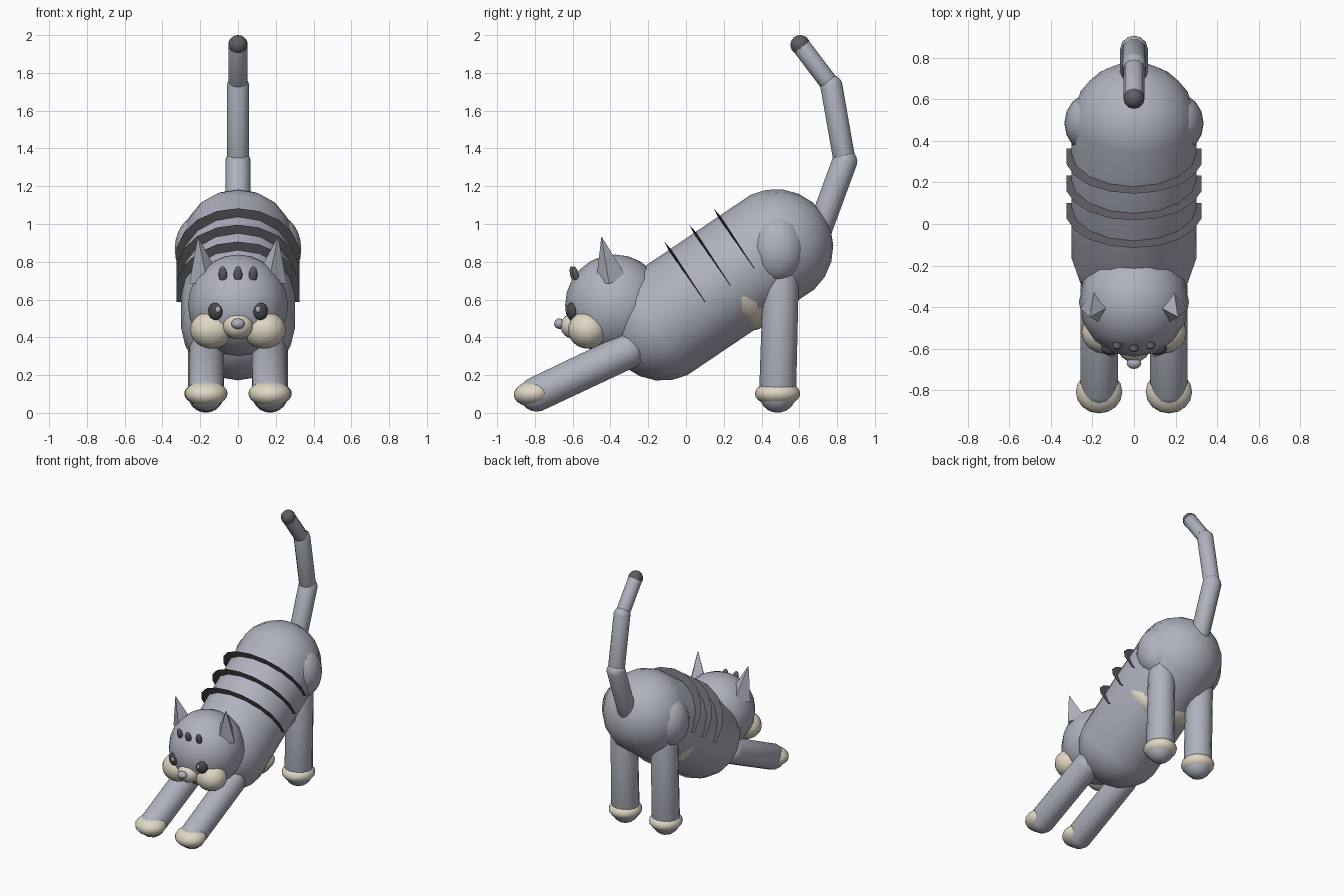
import bpy, bmesh, math
from mathutils import Vector, Matrix

if "Cube" in bpy.data.objects:
    bpy.data.objects.remove(bpy.data.objects["Cube"])


def material(name, r, g, b):
    m = bpy.data.materials.new(name)
    m.use_nodes = True
    m.diffuse_color = (r, g, b, 1)
    m.node_tree.nodes["Principled BSDF"].inputs["Base Color"].default_value = (r, g, b, 1)
    return m


FUR = material("grey fur", 0.43, 0.45, 0.52)
DARK = material("dark grey", 0.11, 0.11, 0.125)
CREAM = material("cream", 0.74, 0.68, 0.56)
EYE = material("eye charcoal", 0.07, 0.07, 0.08)


def finish(name, bm, mat, matrix=Matrix(), smooth=True):
    bm.transform(matrix)
    bmesh.ops.recalc_face_normals(bm, faces=bm.faces)
    mesh = bpy.data.meshes.new(name)
    bm.to_mesh(mesh)
    bm.free()
    mesh.materials.append(mat)
    for p in mesh.polygons:
        p.use_smooth = smooth
    obj = bpy.data.objects.new(name, mesh)
    bpy.context.collection.objects.link(obj)
    return obj


def ellipsoid(name, loc, radii, mat, tilt=0, turn=0, seg=16):
    bm = bmesh.new()
    bmesh.ops.create_uvsphere(bm, u_segments=seg, v_segments=seg * 3 // 4, radius=1)
    mtx = (Matrix.Translation(loc) @ Matrix.Rotation(turn, 4, 'Z')
           @ Matrix.Rotation(tilt, 4, 'X') @ Matrix.Diagonal((*radii, 1)))
    return finish(name, bm, mat, mtx)


def aim(a, b):
    return Matrix.Translation(a) @ (b - a).to_track_quat('Z', 'Y').to_matrix().to_4x4()


def capsule(name, a, b, r0, r1, mat, seg=16):
    """Round-ended limb from a to b, tapering from r0 to r1."""
    a, b = Vector(a), Vector(b)
    bm = bmesh.new()
    bmesh.ops.create_uvsphere(bm, u_segments=seg, v_segments=11, radius=1)
    for v in bm.verts:
        top = v.co.z > 0
        v.co *= r1 if top else r0
        if top:
            v.co.z += (b - a).length
    return finish(name, bm, mat, aim(a, b))


# Body: sloping from the low chest up to the raised rump
chest, rump = Vector((0, -0.125, 0.475)), Vector((0, 0.475, 0.88))
capsule("body", chest, rump, 0.305, 0.305, FUR)
axis = (rump - chest).normalized()
up = Vector((0, -axis.z, axis.y))
slope = math.atan2(axis.z, axis.y)
ellipsoid("belly_patch", chest + axis * 0.43 - up * 0.06, (0.285, 0.16, 0.256), CREAM, slope)

# Back stripes: thin half rings with a wedge-shaped edge
HALF = [(0.325, -0.035), (0.325, 0.1), (0.285, 0.2), (0.215, 0.28), (0.11, 0.335), (0, 0.352)]
ARC = HALF + [(-x, h) for x, h in reversed(HALF[:-1])]


def stripe(name, along):
    centre = chest + axis * along
    bm = bmesh.new()
    rows = []
    for i, (x, h) in enumerate(ARC):
        thick = 0.003 + 0.007 * math.sin(math.pi * i / (len(ARC) - 1))
        edge = Vector((x, 0, 0)) + up * h
        inner = edge * 0.78
        rows.append([bm.verts.new(centre + p) for p in
                     (edge, inner + axis * thick, inner - axis * thick)])
    for r, s in zip(rows, rows[1:]):
        for k in range(3):
            j = (k + 1) % 3
            bm.faces.new((r[k], r[j], s[j], s[k]))
    bm.faces.new(rows[0])
    bm.faces.new(rows[-1])
    finish(name, bm, DARK, smooth=False)


for n, along in enumerate((0.25, 0.41, 0.565)):
    stripe(f"back_stripe_{n + 1}", along)

# Tail: three bent segments and a dark tip
tail = [Vector(p) for p in ((0, 0.7, 0.95), (0, 0.84, 1.33), (0, 0.77, 1.73), (0, 0.605, 1.948))]
for n, r in enumerate((0.067, 0.059, 0.05)):
    capsule(f"tail_segment_{n + 1}", tail[n], tail[n + 1], r, r, FUR, 12)
ellipsoid("tail_tip", tail[-1], (0.052, 0.052, 0.052), DARK, seg=12)

# Head, muzzle and nose
ellipsoid("head", (0, -0.375, 0.57), (0.265, 0.265, 0.268), FUR)
ellipsoid("muzzle", (0, -0.585, 0.46), (0.082, 0.08, 0.07), CREAM)
ellipsoid("nose", (0, -0.67, 0.472), (0.036, 0.028, 0.028), FUR, seg=12)

# Forehead marks
for n, x in enumerate((-0.08, 0, 0.08)):
    y = -0.597 + abs(x) * 0.16
    ellipsoid(f"forehead_mark_{n + 1}", (x, y, 0.732), (0.023, 0.016, 0.045), DARK, 0.25, x * 2, 12)

# Paired parts
for side, s in (("left", 1), ("right", -1)):
    ellipsoid(f"{side}_cheek", (s * 0.138, -0.52, 0.44), (0.115, 0.105, 0.1), CREAM)
    ellipsoid(f"{side}_eye", (s * 0.12, -0.605, 0.537), (0.041, 0.027, 0.046), EYE, 0.1, s * 0.4, 12)
    ellipsoid(f"{side}_eye_glint", (s * 0.108, -0.63, 0.547), (0.016, 0.008, 0.017), FUR, 0, s * 0.4, 8)

    # Ear: leaning four-sided cone
    base, tip = Vector((s * 0.175, -0.395, 0.7)), Vector((s * 0.213, -0.448, 0.935))
    bm = bmesh.new()
    bmesh.ops.create_cone(bm, cap_ends=True, segments=4, radius1=0.085, radius2=0,
                          depth=(tip - base).length)
    bmesh.ops.rotate(bm, verts=bm.verts, matrix=Matrix.Rotation(math.pi / 4, 3, 'Z'))
    bmesh.ops.translate(bm, verts=bm.verts, vec=(0, 0, (tip - base).length / 2))
    finish(f"{side}_ear", bm, FUR, aim(base, tip), smooth=False)

    # Stretched front leg
    capsule(f"{side}_front_leg", (s * 0.165, -0.315, 0.325), (s * 0.168, -0.79, 0.1),
            0.095, 0.093, FUR, 14)
    ellipsoid(f"{side}_front_paw", (s * 0.168, -0.808, 0.102), (0.112, 0.104, 0.068), CREAM, 0.1)

    # Upright back leg with haunch
    capsule(f"{side}_back_leg", (s * 0.17, 0.485, 0.1), (s * 0.17, 0.505, 0.8),
            0.099, 0.095, FUR, 14)
    ellipsoid(f"{side}_back_paw", (s * 0.17, 0.485, 0.102), (0.115, 0.12, 0.066), CREAM)
    ellipsoid(f"{side}_haunch", (s * 0.205, 0.485, 0.868), (0.13, 0.145, 0.178), FUR)
